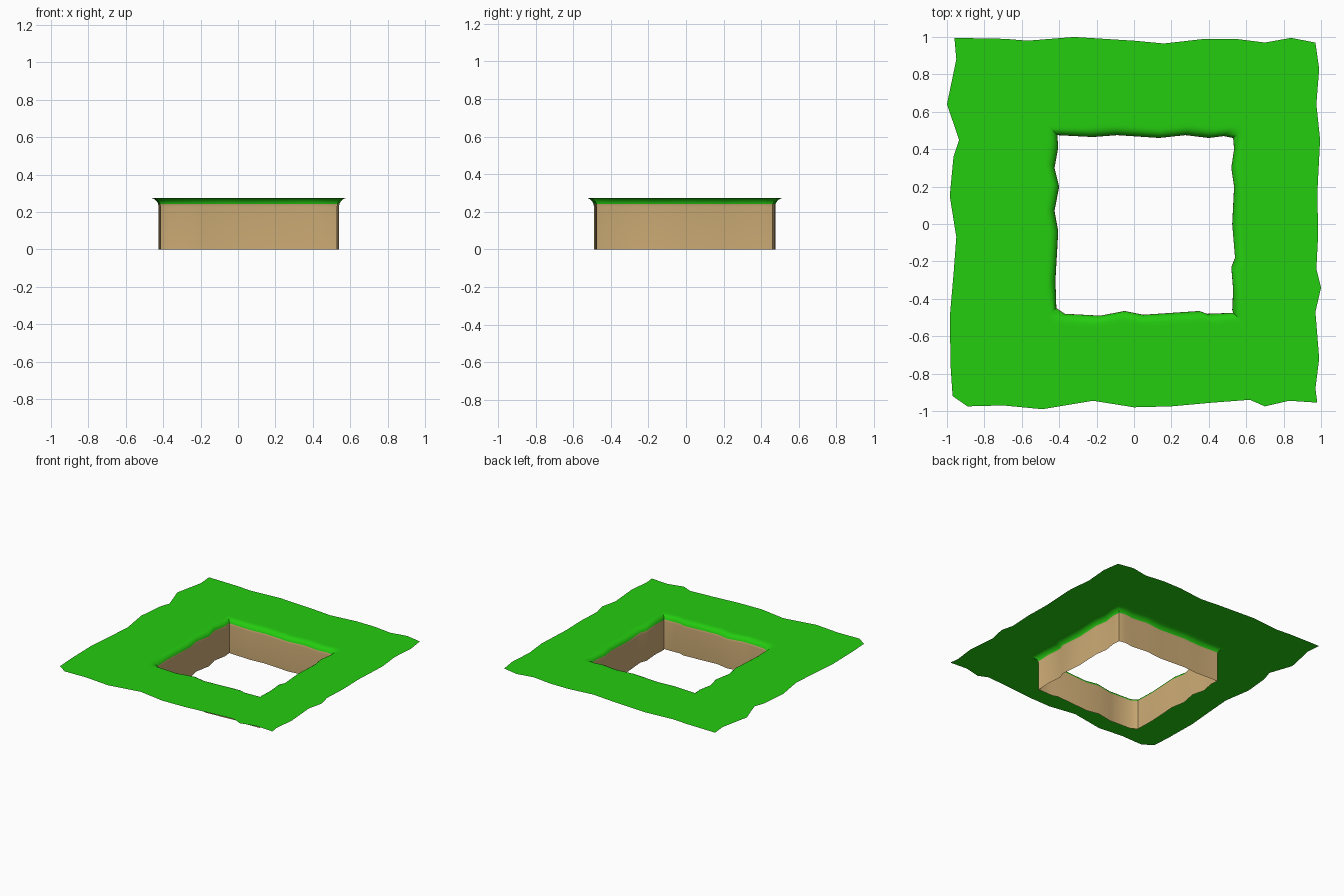
import bpy
import bmesh
import math

cube = bpy.data.objects.get("Cube")
if cube:
    bpy.data.objects.remove(cube, do_unlink=True)

TOP = 0.275          # height of the lawn
FLARE = 0.046        # radius of the rounded lip
STEPS = 5            # segments in the lip
HALF = 0.475         # half width of the pit
CENTRE = (0.055, -0.01)


def make_material(name, colour):
    material = bpy.data.materials.new(name)
    material.use_nodes = True
    material.diffuse_color = colour
    material.node_tree.nodes["Principled BSDF"].inputs["Base Color"].default_value = colour
    return material


def add_ring(bm, outline, height, spread=0.0):
    """Closed row of vertices, widened about the pit centre by the spread."""
    factor = 1 + spread / HALF
    cx, cy = CENTRE
    return [bm.verts.new((cx + (x - cx) * factor, cy + (y - cy) * factor, height))
            for x, y in outline]


def ring_edges(bm, ring):
    """Edges joining the neighbours of a closed row of vertices."""
    edges = []
    for a, b in zip(ring, ring[1:] + ring[:1]):
        edge = bm.edges.get((a, b))
        edges.append(edge if edge else bm.edges.new((a, b)))
    return edges


def join_rings(bm, lower, upper, material_index):
    """Strip of quads between two rows, facing into the pit."""
    count = len(lower)
    for i in range(count):
        j = (i + 1) % count
        face = bm.faces.new((lower[i], lower[j], upper[j], upper[i]))
        face.material_index = material_index


# Ragged outer border of the lawn, clockwise from the back right corner
back = [(-.96, .995), (-.69, .99), (-.57, .98), (-.32, 1), (0, .98), (.16, .965),
        (.38, .99), (.54, .99), (.7, .97), (.84, .995), (.97, .97)]
left = [(.99, .83), (.975, .64), (.995, .45), (.98, .16), (.985, -.05), (.975, -.24),
        (1, -.34), (.97, -.47), (.99, -.72), (.97, -.88), (.98, -.955)]
front = [(.83, -.945), (.7, -.975), (.62, -.94), (.42, -.955), (.2, -.975), (0, -.98),
         (-.22, -.945), (-.49, -.99), (-.7, -.97), (-.89, -.975), (-.97, -.92)]
right = [(-.98, -.77), (-.985, -.5), (-.965, -.27), (-.95, -.07), (-.985, .15),
         (-.965, .36), (-.935, .45), (-1, .64), (-.95, .88)]
border = back + left + front + right

# Wavy outline of the pit walls, in the same order
pit_back = [(-.41, .475), (-.22, .465), (-.09, .475), (.135, .46), (.275, .475),
            (.4, .46), (.48, .47), (.53, .46)]
pit_left = [(.535, .4), (.52, .3), (.535, .2), (.525, 0), (.54, -.18), (.52, -.23),
            (.53, -.35), (.525, -.46)]
pit_front = [(.53, -.475), (.39, -.48), (.35, -.465), (.05, -.485), (-.05, -.465),
             (-.18, -.49), (-.37, -.48), (-.415, -.45)]
pit_right = [(-.42, -.3), (-.405, -.04), (-.425, .07), (-.4, .2), (-.425, .3),
             (-.405, .41)]
pit = pit_back + pit_left + pit_front + pit_right

EARTH, GRASS = 0, 1
bm = bmesh.new()

# Straight earth wall, then a rounded lip that turns to grass near the top
rings = [add_ring(bm, pit, 0.0)]
for step in range(STEPS + 1):
    angle = math.pi / 2 * step / STEPS
    height = TOP - FLARE * (1 - math.sin(angle))
    rings.append(add_ring(bm, pit, height, FLARE * (1 - math.cos(angle))))
rings.append(add_ring(bm, pit, TOP, FLARE * 1.4))
for i, (lower, upper) in enumerate(zip(rings, rings[1:])):
    join_rings(bm, lower, upper, EARTH if i < 2 else GRASS)

# Flat lawn between the lip and the ragged border
outer = add_ring(bm, border, TOP)
fill = bmesh.ops.triangle_fill(
    bm, use_beauty=True, use_dissolve=False, normal=(0, 0, 1),
    edges=ring_edges(bm, rings[-1]) + ring_edges(bm, outer))
for item in fill["geom"]:
    if isinstance(item, bmesh.types.BMFace):
        item.material_index = GRASS
        item.normal_update()
        if item.normal.z < 0:
            item.normal_flip()

mesh = bpy.data.meshes.new("lawn_with_pit")
bm.to_mesh(mesh)
bm.free()
mesh.materials.append(make_material("sandy earth", (0.61, 0.41, 0.18, 1)))
mesh.materials.append(make_material("grass green", (0.018, 0.61, 0.005, 1)))

lawn = bpy.data.objects.new("lawn_with_pit", mesh)
bpy.context.collection.objects.link(lawn)
bpy.context.view_layer.objects.active = lawn
lawn.select_set(True)
bpy.ops.object.shade_smooth_by_angle(angle=math.radians(35))
